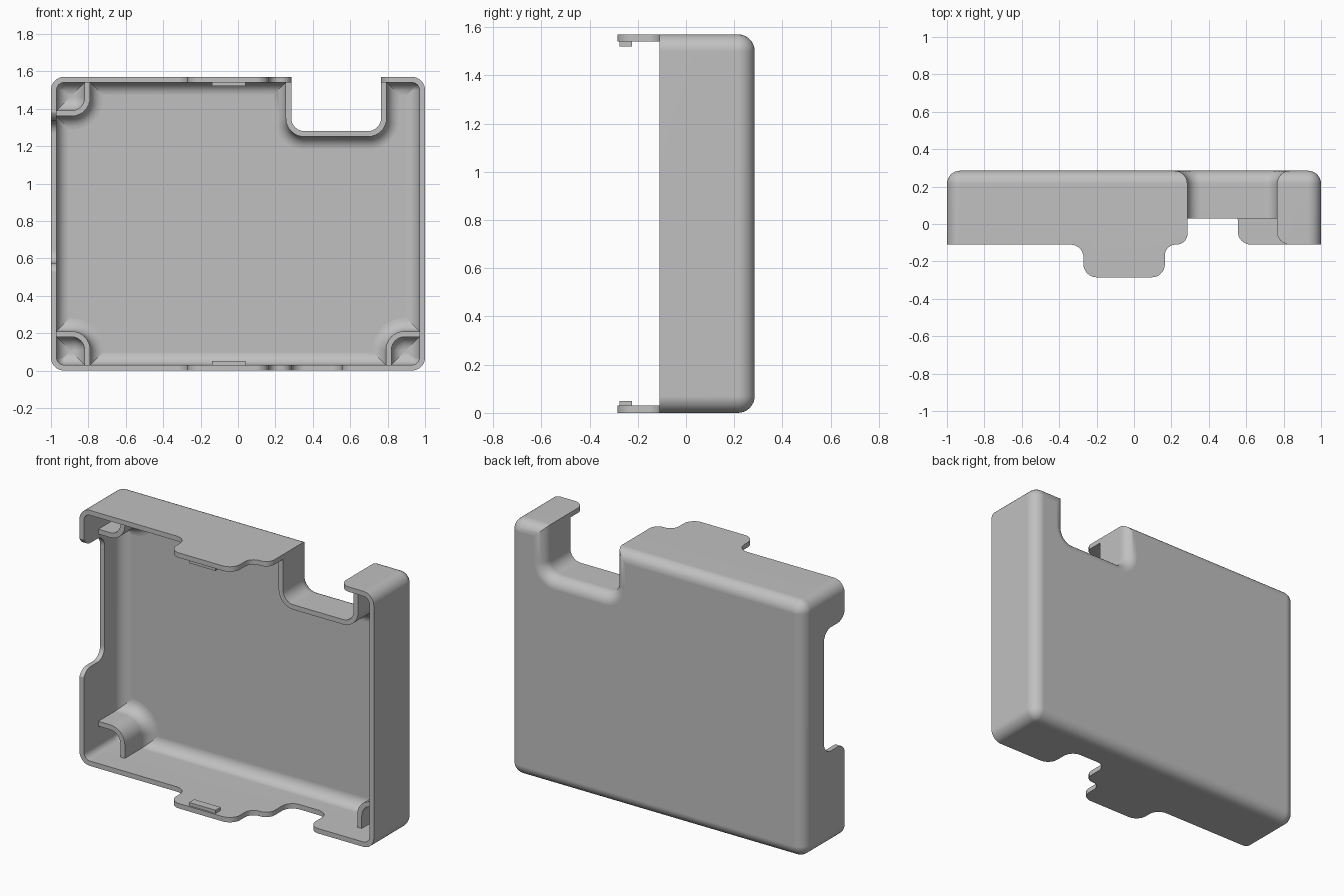
import bpy, bmesh
from math import sin, cos, pi
from mathutils import Vector

if "Cube" in bpy.data.objects:
    bpy.data.objects.remove(bpy.data.objects["Cube"], do_unlink=True)

HEIGHT, WALL, ROUND = 1.57, 0.03, 0.07
BACK, RIM, NOTCH_RIM = 0.285, -0.11, 0.03
STEPS = 8

grey = bpy.data.materials.new("light grey plastic")
grey.use_nodes = True
grey.diffuse_color = (0.53, 0.53, 0.53, 1)
grey.node_tree.nodes["Principled BSDF"].inputs["Base Color"].default_value = grey.diffuse_color


def rounded(corners):
    """Closed right-angled path of (u, v, radius) with its corners rounded."""
    pts = []
    for i, (u, v, r) in enumerate(corners):
        p = Vector((u, v))
        if r == 0:
            pts.append(p)
            continue
        to_prev = (Vector(corners[i - 1][:2]) - p).normalized() * r
        to_next = (Vector(corners[(i + 1) % len(corners)][:2]) - p).normalized() * r
        for s in range(STEPS + 1):
            t = s / STEPS * pi / 2
            pts.append(p + to_prev * (1 - sin(t)) + to_next * (1 - cos(t)))
    return pts


def inset(corners, d):
    """Move a counter-clockwise right-angled path inwards by d, then round it."""
    moved = []
    for i, (u, v, r) in enumerate(corners):
        p = Vector((u, v))
        a = (p - Vector(corners[i - 1][:2])).normalized()
        b = (Vector(corners[(i + 1) % len(corners)][:2]) - p).normalized()
        p += d * Vector((-a.y - b.y, a.x + b.x))
        if r:
            r = max(r - d, 0.002) if a.cross(b) > 0 else r + d
        moved.append((p.x, p.y, r))
    return rounded(moved)


def loft(name, loops):
    """Skin a chain of equal closed loops and cap both ends."""
    bm = bmesh.new()
    rows = [[bm.verts.new(p) for p in loop] for loop in loops]
    for r0, r1 in zip(rows, rows[1:]):
        for i in range(len(r0)):
            j = (i + 1) % len(r0)
            bm.faces.new((r0[i], r0[j], r1[j], r1[i]))
    bm.faces.new(rows[0])
    bm.faces.new(rows[-1])
    bmesh.ops.recalc_face_normals(bm, faces=bm.faces)
    mesh = bpy.data.meshes.new(name)
    bm.to_mesh(mesh)
    bm.free()
    mesh.materials.append(grey)
    obj = bpy.data.objects.new(name, mesh)
    bpy.context.collection.objects.link(obj)
    return obj


def upright(path, y):
    return [(p.x, y, p.y) for p in path]


def plan_prism(name, corners, z0, z1):
    path = rounded(corners)
    return loft(name, [[(p.x, p.y, z) for p in path] for z in (z0, z1)])


def side_prism(name, corners, x0, x1):
    path = rounded(corners)
    return loft(name, [[(x, p.x, p.y) for p in path] for x in (x0, x1)])


def smooth(obj):
    bpy.ops.object.select_all(action="DESELECT")
    obj.select_set(True)
    bpy.context.view_layer.objects.active = obj
    bpy.ops.object.shade_smooth_by_angle()
    mod = obj.modifiers.new("flat walls", "WEIGHTED_NORMAL")
    mod.keep_sharp = True


# Tray shell: rounded back, open front, square notch in the top
outline = [(-1, 0, ROUND), (1, 0, ROUND), (1, HEIGHT, ROUND),
           (0.765, HEIGHT, 0), (0.765, 1.28, ROUND), (0.285, 1.28, ROUND),
           (0.285, HEIGHT, 0), (-1, HEIGHT, ROUND)]
arc = [s / STEPS * pi / 2 for s in range(STEPS + 1)]
loops = [upright(inset(outline, ROUND * (1 - sin(a))), BACK - ROUND * (1 - cos(a))) for a in arc]
loops += [upright(inset(outline, d), -0.3) for d in (0, WALL)]
loops += [upright(inset(outline, WALL + ROUND * (1 - cos(a))),
                  BACK - WALL - ROUND * (1 - sin(a))) for a in arc]
shell = loft("tray_shell", loops)

# Cutters that shape the front rim and leave the two tabs
tab = [(-1.2, -0.5, 0), (-1.2, RIM, 0), (-0.27, RIM, ROUND), (-0.27, -BACK, ROUND),
       (0.165, -BACK, ROUND), (0.165, RIM, 0.058), (0.286, RIM, 0.058)]
end = [(1.2, RIM, 0), (1.2, -0.5, 0)]
top_rim = tab + [(0.286, 0.02, 0), (0.764, 0.02, 0), (0.764, RIM, ROUND)] + end
bottom_rim = tab + [(0.286, 0.09, ROUND), (0.555, 0.09, ROUND), (0.555, RIM, ROUND)] + end
notch_rim = [(0.24, -0.5, 0), (0.81, -0.5, 0), (0.81, NOTCH_RIM, 0), (0.24, NOTCH_RIM, 0)]
side_rim = [(-0.5, 0.3, 0), (-0.115, 0.3, 0), (-0.115, 0.575, ROUND), (0.09, 0.575, ROUND),
            (0.09, 1.335, ROUND), (-0.115, 1.335, ROUND), (-0.115, 1.5, 0), (-0.5, 1.5, 0)]
cutters = [plan_prism("top_rim_cutter", top_rim, 0.8, 2),
           plan_prism("bottom_rim_cutter", bottom_rim, -0.2, 0.8),
           plan_prism("notch_rim_cutter", notch_rim, 1.2, HEIGHT - WALL),
           side_prism("side_rim_cutter", side_rim, -1.2, -0.9)]
for cutter in cutters:
    cutter.hide_render = True
    mod = shell.modifiers.new(cutter.name, "BOOLEAN")
    mod.operation = "DIFFERENCE"
    mod.solver = "EXACT"
    mod.object = cutter
bpy.context.view_layer.update()
carved = bpy.data.meshes.new_from_object(shell.evaluated_get(bpy.context.evaluated_depsgraph_get()))
shell.modifiers.clear()
shell.data = carved
for cutter in cutters:
    bpy.data.objects.remove(cutter, do_unlink=True)
smooth(shell)


# Curved corner ribs, flared where they meet the back
def rib_loop(flare, y, sx, sz):
    a, b, root = 0.21 + flare, 0.18 - flare, 0.02
    path = rounded([(root, b, 0), (b, b, max(ROUND - flare, 0.002)), (b, root, 0),
                    (a, root, 0), (a, a, 0.1 + flare), (root, a, 0)])
    return [(sx * (1 - p.x), y, p.y if sz > 0 else HEIGHT - p.y) for p in path]


floor = BACK - WALL
for name, sx, sz in (("lower_right_rib", -1, 1), ("lower_left_rib", 1, 1), ("upper_right_rib", -1, -1)):
    chain = [rib_loop(0, NOTCH_RIM, sx, sz)]
    chain += [rib_loop(ROUND * (1 - cos(a)), floor - ROUND * (1 - sin(a)), sx, sz) for a in arc]
    chain.append(rib_loop(ROUND, floor + 0.005, sx, sz))
    smooth(loft(name, chain))

# Small snap ridges on the inside of the tabs
ridge = [(-0.14, -0.275, 0), (0.04, -0.275, 0), (0.04, -0.225, 0), (-0.14, -0.225, 0)]
plan_prism("lower_snap_ridge", ridge, WALL - 0.005, 0.05)
plan_prism("upper_snap_ridge", ridge, HEIGHT - 0.05, HEIGHT - WALL + 0.005)
